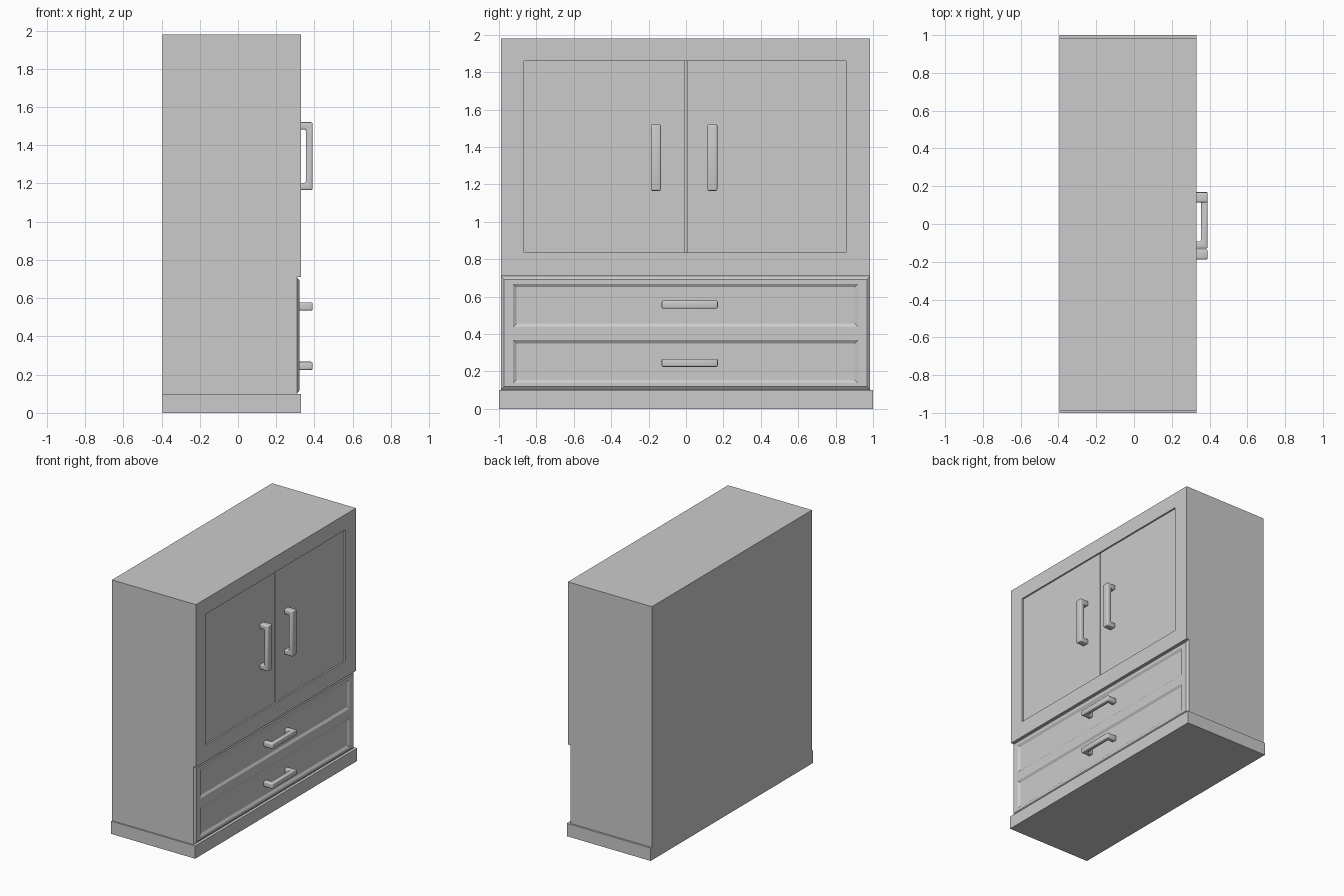
import bpy
import bmesh
from mathutils import Vector

default = bpy.data.objects.get("Cube")
if default:
    bpy.data.objects.remove(default, do_unlink=True)

grey = bpy.data.materials.new("light_grey")
grey.use_nodes = True
grey.diffuse_color = (0.6, 0.6, 0.6, 1)
grey.node_tree.nodes["Principled BSDF"].inputs["Base Color"].default_value = (0.6, 0.6, 0.6, 1)


def prism(name, start, end):
    """Solid between two matching outlines of points."""
    bm = bmesh.new()
    a = [bm.verts.new(p) for p in start]
    b = [bm.verts.new(p) for p in end]
    bm.faces.new(a)
    bm.faces.new(b)
    for i in range(len(a)):
        j = (i + 1) % len(a)
        bm.faces.new((a[i], a[j], b[j], b[i]))
    bmesh.ops.recalc_face_normals(bm, faces=bm.faces)
    mesh = bpy.data.meshes.new(name)
    bm.to_mesh(mesh)
    bm.free()
    mesh.materials.append(grey)
    obj = bpy.data.objects.new(name, mesh)
    bpy.context.collection.objects.link(obj)
    return obj


def slab(name, x0, x1, y0, y1, z0, z1, taper=0.0):
    """Box along x whose x1 end is narrowed by taper on every side."""
    def outline(x, t):
        return [(x, y0 + t, z0 + t), (x, y1 - t, z0 + t),
                (x, y1 - t, z1 - t), (x, y0 + t, z1 - t)]
    return prism(name, outline(x0, 0), outline(x1, taper))


def activate(obj):
    bpy.ops.object.select_all(action='DESELECT')
    obj.select_set(True)
    bpy.context.view_layer.objects.active = obj


def apply_modifiers(obj):
    activate(obj)
    for m in list(obj.modifiers):
        bpy.ops.object.modifier_apply(modifier=m.name)


def cut(target, cutter):
    cutter.hide_render = True
    mod = target.modifiers.new("recess", 'BOOLEAN')
    mod.operation = 'DIFFERENCE'
    mod.solver = 'EXACT'
    mod.object = cutter
    apply_modifiers(target)
    bpy.data.objects.remove(cutter, do_unlink=True)


def bevel(obj, width, segments):
    mod = obj.modifiers.new("bevel", 'BEVEL')
    mod.width = width
    mod.segments = segments
    apply_modifiers(obj)
    bpy.ops.object.shade_smooth_by_angle()


BACK, FRONT, LOWER = -0.395, 0.33, 0.308
LEFT, RIGHT = -0.99, 0.985

# Plinth
slab("plinth", BACK, FRONT, -1, 1, 0, 0.1)

# Carcass with a set-back lower front, and a shallow opening for the doors
side = [(BACK, 0.1), (LOWER, 0.1), (LOWER, 0.71), (FRONT, 0.71), (FRONT, 1.98), (BACK, 1.98)]
carcass = prism("carcass", [(x, LEFT, z) for x, z in side], [(x, RIGHT, z) for x, z in side])
cut(carcass, slab("door_opening", 0.29, 0.4, -0.865, 0.855, 0.835, 1.86))

# Pair of doors with a narrow gap
slab("right_door", 0.29, 0.318, -0.865, -0.005, 0.835, 1.86)
slab("left_door", 0.29, 0.318, 0.005, 0.855, 0.835, 1.86)

# Drawer front with chamfered rim and two bevelled recesses
drawers = slab("drawer_front", LOWER, 0.322, LEFT, RIGHT, 0.1, 0.71, 0.018)
for z0, z1 in ((0.435, 0.67), (0.135, 0.37)):
    cut(drawers, slab("drawer_recess", 0.324, 0.311, -0.927, 0.922, z0, z1, 0.02))


def handle(name, base, centre, axis, length, width):
    """Bracket handle running along axis, standing out from x = base."""
    h, post, inner, outer = length / 2, 0.038, 0.355, 0.39
    outline = [(base, -h), (outer, -h), (outer, h), (base, h),
               (base, h - post), (inner, h - post), (inner, post - h), (base, post - h)]
    along = Vector(axis)
    across = Vector((0, axis[2], axis[1])) * width / 2
    mid = Vector((0, *centre))
    points = [Vector((x, 0, 0)) + along * t + mid for x, t in outline]
    obj = prism(name, [p - across for p in points], [p + across for p in points])
    bevel(obj, 0.008, 3)


# Handles
for name, y in (("right_door_handle", -0.161), ("left_door_handle", 0.141)):
    handle(name, 0.316, (y, 1.343), (0, 0, 1), 0.355, 0.053)
for name, z in (("upper_drawer_handle", 0.557), ("lower_drawer_handle", 0.246)):
    handle(name, 0.309, (0.02, z), (0, 1, 0), 0.3, 0.043)
